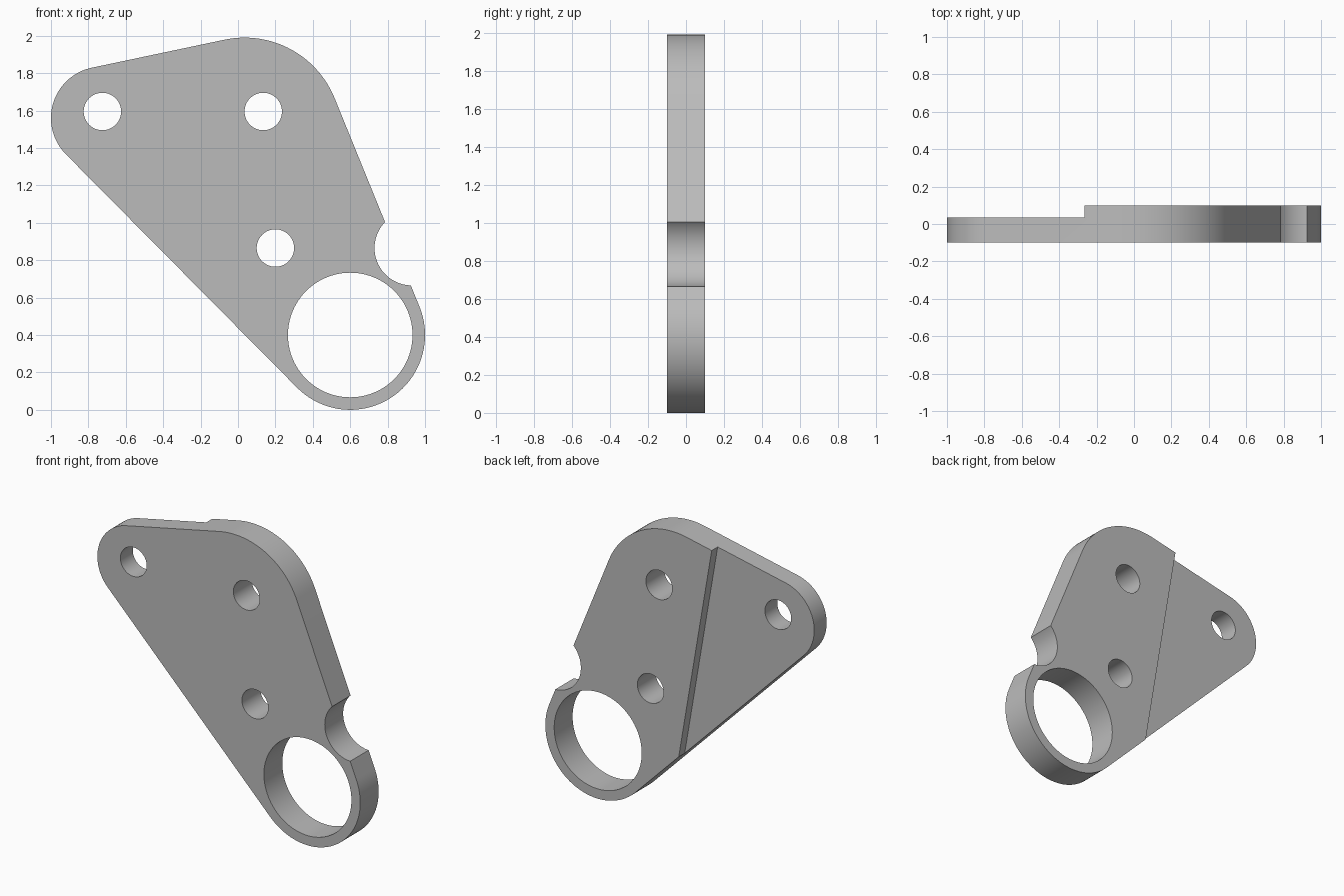
import bpy, bmesh, math
from mathutils import Vector

HALF = 0.1          # half the plate thickness
STEP_Y = 0.035      # back surface of the thinned ear

cube = bpy.data.objects.get("Cube")
if cube:
    bpy.data.objects.remove(cube, do_unlink=True)

grey = bpy.data.materials.new("plain grey")
grey.use_nodes = True
colour = (0.5, 0.5, 0.5, 1)
grey.diffuse_color = colour
grey.node_tree.nodes["Principled BSDF"].inputs["Base Color"].default_value = colour


def circle(x, z, r, count=96):
    return [(x + r * math.cos(math.tau * i / count), z + r * math.sin(math.tau * i / count))
            for i in range(count)]


def prism(name, outline, y0, y1):
    """Extrude an x-z outline from y0 to y1."""
    bm = bmesh.new()
    face = bm.faces.new([bm.verts.new((x, y0, z)) for x, z in outline])
    moved = bmesh.ops.extrude_face_region(bm, geom=[face])["geom"]
    bmesh.ops.translate(bm, vec=(0, y1 - y0, 0),
                        verts=[g for g in moved if isinstance(g, bmesh.types.BMVert)])
    bmesh.ops.recalc_face_normals(bm, faces=bm.faces)
    mesh = bpy.data.meshes.new(name)
    bm.to_mesh(mesh)
    bm.free()
    mesh.materials.append(grey)
    obj = bpy.data.objects.new(name, mesh)
    bpy.context.collection.objects.link(obj)
    return obj


def wrapped_outline(lobes, step=math.radians(3)):
    """Belt around circles listed counter-clockwise: arcs joined by tangents."""
    normals = []
    for (x, z, r), (x2, z2, r2) in zip(lobes, lobes[1:] + lobes[:1]):
        d = Vector((x2 - x, z2 - z))
        normals.append(math.atan2(d.y, d.x) - math.acos((r - r2) / d.length))
    points = []
    for i, (x, z, r) in enumerate(lobes):
        start, sweep = normals[i - 1], (normals[i] - normals[i - 1]) % math.tau
        n = math.ceil(sweep / step)
        points += [(x + r * math.cos(start + sweep * k / n),
                    z + r * math.sin(start + sweep * k / n)) for k in range(n + 1)]
    return points


# Plate: eye at the bottom, broad top corner, small ear on the right
plate = prism("bracket_plate",
              wrapped_outline([(0.6, 0.4, 0.4), (0.035, 1.47, 0.52), (-0.725, 1.56, 0.275)]),
              -HALF, HALF)

# Bolt holes, large eye and edge notch
rounds = {"ear_hole": (-0.725, 1.595, 0.1), "top_hole": (0.135, 1.595, 0.1),
          "lower_hole": (0.2, 0.865, 0.1), "eye_hole": (0.6, 0.4, 0.333),
          "edge_notch": (0.93, 0.865, 0.2)}
cutters = [prism(name, circle(*c), -0.3, 0.3) for name, c in rounds.items()]

# Slanted step that thins the ear from behind
top, bottom = Vector((-0.265, 1.935)), Vector((-0.015, 0.455))
run = (bottom - top) * 0.3
a, b = top - run, bottom + run
cutters.append(prism("ear_step", [a, b, (-1.5, b.y), (-1.5, a.y)], STEP_Y, 0.3))

for cutter in cutters:
    cutter.hide_render = True
    mod = plate.modifiers.new(cutter.name, "BOOLEAN")
    mod.operation, mod.solver, mod.object = "DIFFERENCE", "EXACT", cutter

# Apply the cuts and drop the cutters
bpy.context.view_layer.update()
graph = bpy.context.evaluated_depsgraph_get()
result = bpy.data.meshes.new_from_object(plate.evaluated_get(graph))
plate.modifiers.clear()
plate.data = result
for cutter in cutters:
    bpy.data.objects.remove(cutter, do_unlink=True)

bpy.ops.object.select_all(action="DESELECT")
plate.select_set(True)
bpy.context.view_layer.objects.active = plate
bpy.ops.object.shade_smooth_by_angle(angle=math.radians(30))
